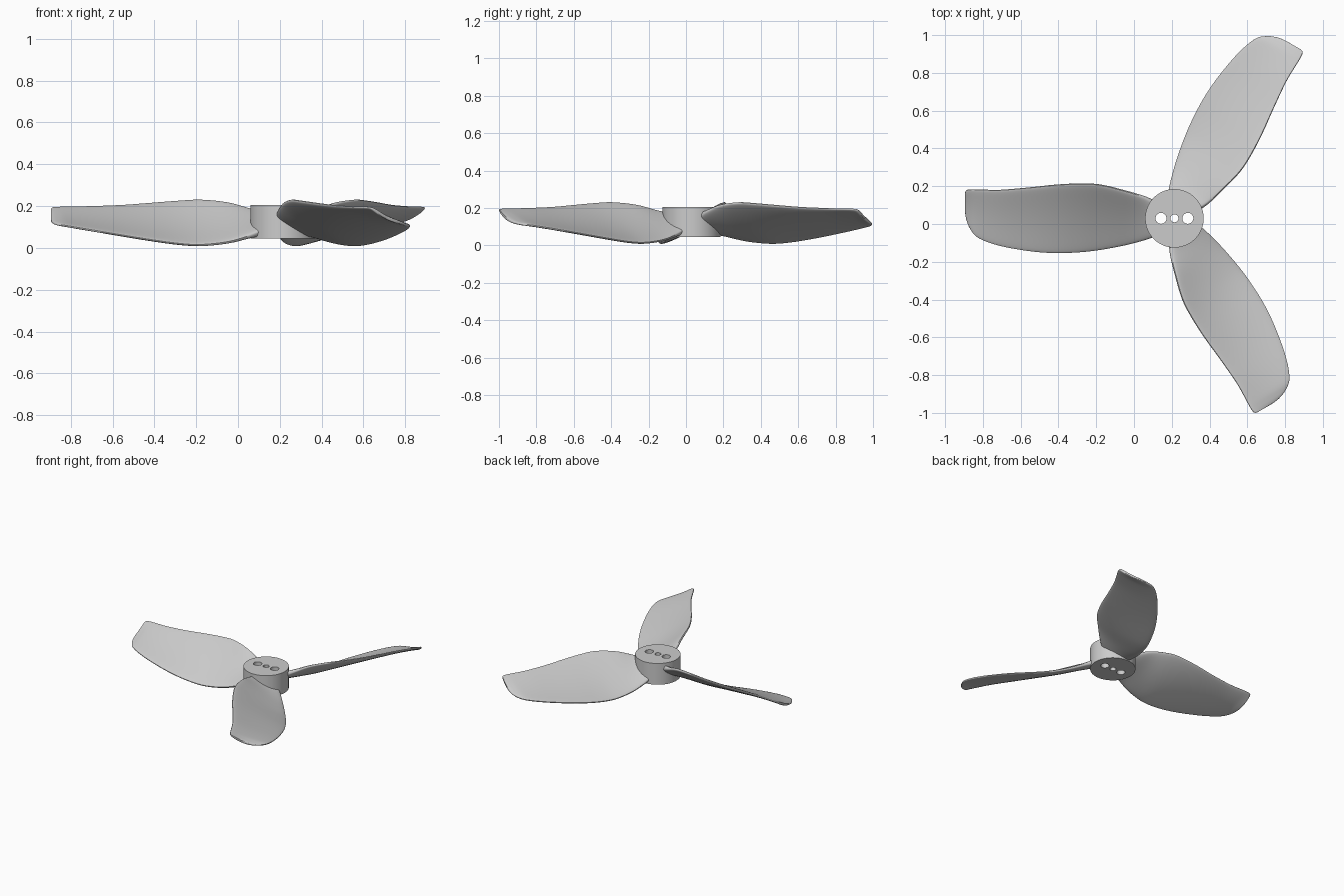
import bpy, bmesh, math
from mathutils import Vector, Matrix

if "Cube" in bpy.data.objects:
    bpy.data.objects.remove(bpy.data.objects["Cube"])

CX, CY = 0.214, 0.03
HUB_R, HUB_Z0, HUB_Z1 = 0.155, 0.045, 0.205

# Blade stations: radius, low edge (side, z), high edge (side, z), thickness
STATIONS = [
    (0.108, -0.096, 0.070, 0.092, 0.166, 0.060),
    (0.160, -0.114, 0.053, 0.116, 0.184, 0.046),
    (0.260, -0.141, 0.026, 0.146, 0.214, 0.036),
    (0.390, -0.166, 0.012, 0.178, 0.228, 0.032),
    (0.500, -0.179, 0.018, 0.184, 0.223, 0.030),
    (0.630, -0.184, 0.036, 0.178, 0.213, 0.029),
    (0.765, -0.174, 0.058, 0.164, 0.203, 0.027),
    (0.923, -0.146, 0.085, 0.151, 0.197, 0.025),
    (1.035, -0.106, 0.104, 0.153, 0.195, 0.023),
    (1.080, -0.058, 0.112, 0.153, 0.194, 0.021),
    (1.103, -0.002, 0.123, 0.147, 0.191, 0.019),
    (1.109, 0.045, 0.138, 0.130, 0.184, 0.014),
]


def catmull(a, b, c, d, t):
    return 0.5 * (2 * b + (c - a) * t + (2 * a - 5 * b + 4 * c - d) * t * t
                  + (3 * b - a - 3 * c + d) * t ** 3)


def smooth_stations(rows, steps):
    out, n = [], len(rows)
    for i in range(n - 1):
        quad = [rows[max(0, min(n - 1, i + k))] for k in (-1, 0, 1, 2)]
        for j in range(steps):
            out.append([catmull(*v, j / steps) for v in zip(*quad)])
    return out + [list(rows[-1])]


def section(r, s0, z0, s1, z1, thick, count=48):
    lo, hi = Vector((-r, s0, z0)), Vector((-r, s1, z1))
    chord = hi - lo
    normal = Vector((0, -chord.z, chord.y)).normalized()
    camber = -0.04 * chord.length      # slightly dished upper face
    pts = []
    for k in range(count):
        a = 2 * math.pi * k / count
        t = (1 - math.cos(a)) / 2
        # blunt, nearly even plate thickness with rounded edges
        bulge = math.copysign(abs(math.sin(a)) ** 0.6, math.sin(a))
        off = camber * 4 * t * (1 - t) + bulge * thick / 2
        pts.append(lo + chord * t + normal * off)
    return pts


def shade(ob, angle=40):
    bpy.ops.object.select_all(action='DESELECT')
    ob.select_set(True)
    bpy.context.view_layer.objects.active = ob
    bpy.ops.object.shade_smooth_by_angle(angle=math.radians(angle))


def blade(name, angle):
    bm = bmesh.new()
    rings = [[bm.verts.new(p) for p in section(*row)]
             for row in smooth_stations(STATIONS, 4)]
    n = len(rings[0])
    for a, b in zip(rings, rings[1:]):
        for k in range(n):
            bm.faces.new((a[k], a[(k + 1) % n], b[(k + 1) % n], b[k]))
    bm.faces.new(rings[0])
    bm.faces.new(rings[-1])
    bmesh.ops.recalc_face_normals(bm, faces=bm.faces)
    bm.transform(Matrix.Translation((CX, CY, 0)) @ Matrix.Rotation(angle, 4, 'Z'))
    me = bpy.data.meshes.new(name)
    bm.to_mesh(me)
    bm.free()
    ob = bpy.data.objects.new(name, me)
    bpy.context.collection.objects.link(ob)
    shade(ob)


def cylinder(name, x, radius, z0, z1, sides):
    bpy.ops.mesh.primitive_cylinder_add(vertices=sides, radius=radius, depth=z1 - z0,
                                        location=(x, CY, (z0 + z1) / 2))
    ob = bpy.context.object
    ob.name = name
    return ob


# Hub with a shaft hole and two screw holes
hub = cylinder("hub", CX, HUB_R, HUB_Z0, HUB_Z1, 96)
for dx, rad in ((-0.071, 0.029), (0, 0.021), (0.071, 0.029)):
    cutter = cylinder("hole_cutter", CX + dx, rad, 0, 0.3, 32)
    cutter.hide_render = True
    mod = hub.modifiers.new("hole", 'BOOLEAN')
    mod.operation, mod.solver, mod.object = 'DIFFERENCE', 'EXACT', cutter
    bpy.context.view_layer.objects.active = hub
    bpy.ops.object.modifier_apply(modifier=mod.name)
    bpy.data.objects.remove(cutter)
shade(hub, 30)

# Three twisted blades
for i in range(3):
    blade(f"blade_{i + 1}", i * 2 * math.pi / 3)
